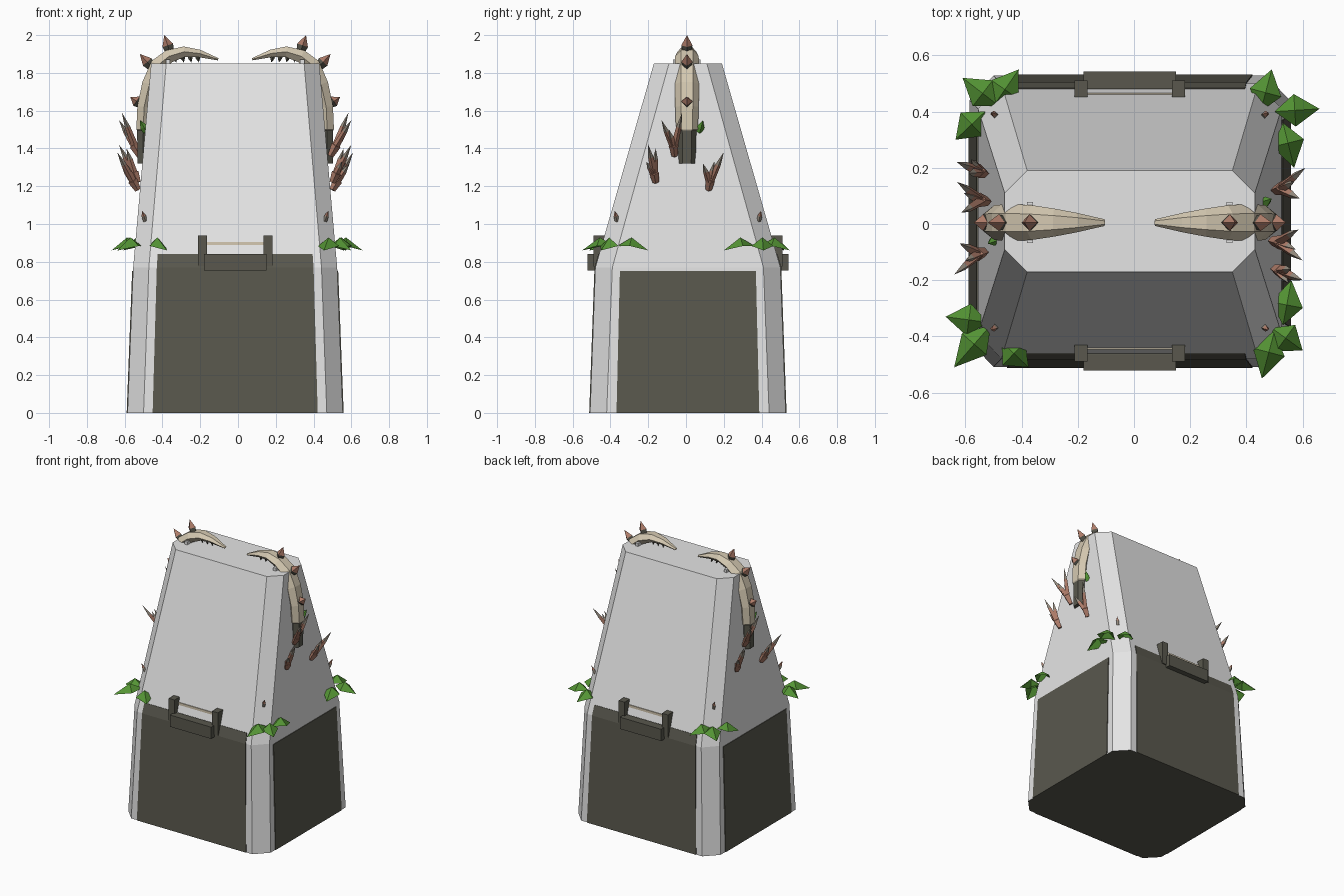
import bpy, bmesh, math
from mathutils import Vector

cube = bpy.data.objects.get("Cube")
if cube:
    bpy.data.objects.remove(cube, do_unlink=True)

CX, CY = -0.015, 0.01  # centre of the shell


def material(name, rgb):
    m = bpy.data.materials.new(name)
    m.use_nodes = True
    m.diffuse_color = (*rgb, 1)
    m.node_tree.nodes["Principled BSDF"].inputs["Base Color"].default_value = (*rgb, 1)
    return m


GREY = material("pale grey", (0.78, 0.78, 0.78))
DARK = material("dark olive", (0.1, 0.097, 0.075))
BONE = material("bone cream", (0.66, 0.58, 0.44))
HORN = material("horn brown", (0.42, 0.2, 0.14))
TIP = material("horn tip", (0.3, 0.26, 0.21))
LEAF = material("leaf green", (0.09, 0.3, 0.035))


def build(name, verts, faces, mats, rule=None):
    """Mesh object; rule(face) gives the material slot of each face."""
    bm = bmesh.new()
    vs = [bm.verts.new(v) for v in verts]
    for f in faces:
        face = bm.faces.new([vs[i] for i in f])
        face.material_index = rule(f) if rule else 0
    bmesh.ops.remove_doubles(bm, verts=bm.verts, dist=1e-5)
    bmesh.ops.recalc_face_normals(bm, faces=bm.faces)
    me = bpy.data.meshes.new(name)
    bm.to_mesh(me)
    bm.free()
    for m in mats:
        me.materials.append(m)
    ob = bpy.data.objects.new(name, me)
    bpy.context.collection.objects.link(ob)
    return ob


def loft(name, path, sizes, section, mats, split):
    """Sweep a section along a path; segments from split on use the second colour."""
    path = [Vector(p) for p in path]
    n, verts, faces = len(section), [], []
    for i, p in enumerate(path):
        t = (path[min(i + 1, len(path) - 1)] - path[max(i - 1, 0)]).normalized()
        side = Vector((0, 1, 0)) if abs(t.y) < 0.9 else Vector((1, 0, 0))
        up = t.cross(side).normalized()
        side = up.cross(t)
        w, h = sizes[i]
        verts += [p + side * w * a + up * h * b for a, b in section]
    for i in range(len(path) - 1):
        for k in range(n):
            j = (k + 1) % n
            faces.append((i * n + k, i * n + j, (i + 1) * n + j, (i + 1) * n + k))
    faces.append(tuple(range(n)))
    return build(name, verts, faces, mats, lambda f: int(f[0] // n >= split and len(f) == 4))


DIAMOND = [(1, 0), (0, 1), (-1, 0), (0, -1)]
HEX = [(1, 0), (0.5, 1), (-0.5, 1), (-1, 0), (-0.5, -1), (0.5, -1)]


def spike(name, a, b, r, mats, mid=0.4, swell=1.0):
    a, b = Vector(a), Vector(b)
    rm = r * swell
    return loft(name, [a, a.lerp(b, mid), b], [(r, r), (rm, rm), (0, 0)], DIAMOND, mats, 1)


def box(name, x0, x1, y0, y1, z0, z1, mat):
    v = [(x, y, z) for z in (z0, z1) for x, y in ((x0, y0), (x1, y0), (x1, y1), (x0, y1))]
    f = [(0, 1, 2, 3), (4, 5, 6, 7)] + [(i, (i + 1) % 4, (i + 1) % 4 + 4, i + 4) for i in range(4)]
    return build(name, v, f, [mat])


# Chamfered shell: z, half width, half depth, flat half width, flat half depth
RINGS = [(0, 0.57, 0.518, 0.485, 0.43), (0.77, 0.54, 0.49, 0.457, 0.4), (1.85, 0.445, 0.18, 0.365, 0.1)]
verts = []
for z, hx, hy, fx, fy in RINGS:
    for x, y in ((fx, -hy), (hx, -fy), (hx, fy), (fx, hy), (-fx, hy), (-hx, fy), (-hx, -fy), (-fx, -hy)):
        verts.append((CX + x, CY + y, z))
faces = [tuple(range(8)), tuple(range(16, 24))]
faces += [(r + k, r + (k + 1) % 8, r + 8 + (k + 1) % 8, r + 8 + k) for r in (0, 8) for k in range(8)]
build("shell", verts, faces, [GREY, DARK], lambda f: int(f == faces[0]))

# Dark plates on the four lower sides
for label, s in (("front", -1), ("back", 1)):
    rows = [(0, 0.437, 0.518), (0.77, 0.415, 0.49), (0.84, 0.41, 0.47)]
    v = [(CX + k * w, CY + s * d, z) for z, w, d in rows for k in (-1, 1)]
    ob = build(label + "_plate", v, [(0, 1, 3, 2), (2, 3, 5, 4)], [DARK])
    ob.modifiers.new("thickness", 'SOLIDIFY').thickness = 0.009
    ob.modifiers["thickness"].offset = 0
for label, s in (("right", -1), ("left", 1)):
    v = [(CX + s * d, CY + k * w, z) for z, w, d in ((0, 0.378, 0.57), (0.75, 0.36, 0.541)) for k in (-1, 1)]
    ob = build(label + "_plate", v, [(0, 1, 3, 2)], [DARK])
    ob.modifiers.new("thickness", 'SOLIDIFY').thickness = 0.009
    ob.modifiers["thickness"].offset = 0

# Handles: two posts, a lower bar and a thin bone rail
for label, s in (("front", -1), ("back", 1)):
    def span(a, b):
        return sorted((CY + s * a, CY + s * b))
    for k in (-1, 1):
        xs = sorted((CX + k * 0.15, CX + k * 0.197))
        box(label + "_handle_post", *xs, *span(0.435, 0.5), 0.775, 0.94, DARK)
    box(label + "_handle_bar", CX - 0.165, CX + 0.165, *span(0.465, 0.532), 0.755, 0.84, DARK)
    box(label + "_handle_rail", CX - 0.155, CX + 0.155, *span(0.442, 0.456), 0.868, 0.906, BONE)

# Curved tusks over the roof: distance from centre, height, half width, half thickness
TUSK = [(0.487, 1.32, 0.045, 0.03), (0.487, 1.495, 0.05, 0.032), (0.487, 1.5, 0.058, 0.036),
        (0.482, 1.62, 0.062, 0.036), (0.455, 1.74, 0.064, 0.038), (0.41, 1.84, 0.065, 0.04),
        (0.35, 1.888, 0.062, 0.035), (0.27, 1.912, 0.05, 0.028), (0.19, 1.903, 0.035, 0.02),
        (0.09, 1.872, 0.012, 0.006)]
TY = 0.005
for label, s in (("right", -1), ("left", 1)):
    loft(label + "_tusk", [(CX + s * d, TY, z) for d, z, w, t in TUSK],
         [(w, t) for d, z, w, t in TUSK], HEX, [DARK, BONE], 1)
    for d0, z0, d1, z1 in ((0.345, 1.91, 0.375, 2.0), (0.44, 1.83, 0.505, 1.9), (0.5, 1.635, 0.555, 1.672)):
        spike(label + "_tusk_spike", (CX + s * d0, TY, z0), (CX + s * d1, TY, z1),
              0.022, [DARK, HORN], 0.4, 1.35)
    for d in (0.2, 0.24, 0.28, 0.32):
        spike(label + "_tusk_tooth", (CX + s * d, TY, 1.893), (CX + s * (d - 0.008), TY, 1.855),
              0.012, [DARK, DARK])
    box(label + "_tusk_pin", CX + s * 0.355 - 0.011, CX + s * 0.355 + 0.011,
        TY - 0.073, TY + 0.073, 1.85, 1.872, GREY)

# Forked horns: root followed by prong tips, repeated by a half turn
FORKS = [((0.5, 0.12, 1.18), (0.61, 0.2, 1.38), (0.59, 0.09, 1.32), (0.57, 0.15, 1.33)),
         ((0.49, -0.06, 1.36), (0.6, -0.13, 1.55), (0.585, -0.02, 1.59), (0.575, -0.09, 1.5)),
         ((0.5, -0.16, 1.22), (0.6, -0.2, 1.42), (0.56, -0.16, 1.4), (0.55, -0.21, 1.33))]
for label, s in (("left", 1), ("right", -1)):
    for fork in FORKS:
        root, *tips = [Vector((CX + s * (x - CX), CY + s * (y - CY), z)) for x, y, z in fork]
        knot = root.lerp(sum(tips, Vector()) / 3, 0.3)
        loft(label + "_horn_stem", [root, knot, knot.lerp(tips[0], 0.1)],
             [(0.016, 0.016), (0.026, 0.026), (0, 0)], DIAMOND, [HORN, HORN], 1)
        for tip in tips:
            spike(label + "_horn_prong", root.lerp(knot, 0.7), tip, 0.019, [HORN, TIP], 0.6, 0.75)

# Folded leaves around each corner: root and tip in plan
LEAVES = [(-0.52, -0.35, -0.67, -0.33), (-0.51, -0.36, -0.64, -0.51), (-0.47, -0.42, -0.375, -0.51),
          (0.5, -0.38, 0.455, -0.55), (0.49, -0.37, 0.6, -0.45), (0.53, -0.36, 0.56, -0.2),
          (0.45, 0.4, 0.49, 0.55), (0.5, 0.4, 0.66, 0.41), (0.53, 0.36, 0.57, 0.2),
          (-0.5, 0.42, -0.41, 0.55), (-0.48, 0.42, -0.61, 0.52), (-0.53, 0.4, -0.635, 0.3)]
for x0, y0, x1, y1 in LEAVES:
    root, tip = Vector((x0, y0, 0.885)), Vector((x1, y1, 0.86))
    side = (tip - root).cross(Vector((0, 0, 1))).normalized() * 0.058
    mid = root.lerp(tip, 0.45)
    ridge = mid + Vector((0, 0, 0.055))
    edges = [mid + side + Vector((0, 0, 0.01)), mid - side + Vector((0, 0, 0.01))]
    build("corner_leaf", [root, edges[0], tip, edges[1], ridge],
          [(0, 1, 4), (1, 2, 4), (2, 3, 4), (3, 0, 4)], [LEAF])

# Small thorns on the chamfered corners and a sprig beside each tusk
for s in (-1, 1):
    for t in (-1, 1):
        base = Vector((CX + s * 0.475, CY + t * 0.375, 1.015))
        spike("corner_thorn", base, base + Vector((s * 0.018, t * 0.012, 0.055)), 0.012, [TIP, HORN], 0.5)
    base = Vector((CX + s * 0.47, CY + s * 0.06, 1.49))
    spike("sprig", base, base + Vector((s * 0.035, s * 0.02, 0.06)), 0.02, [LEAF, LEAF])
